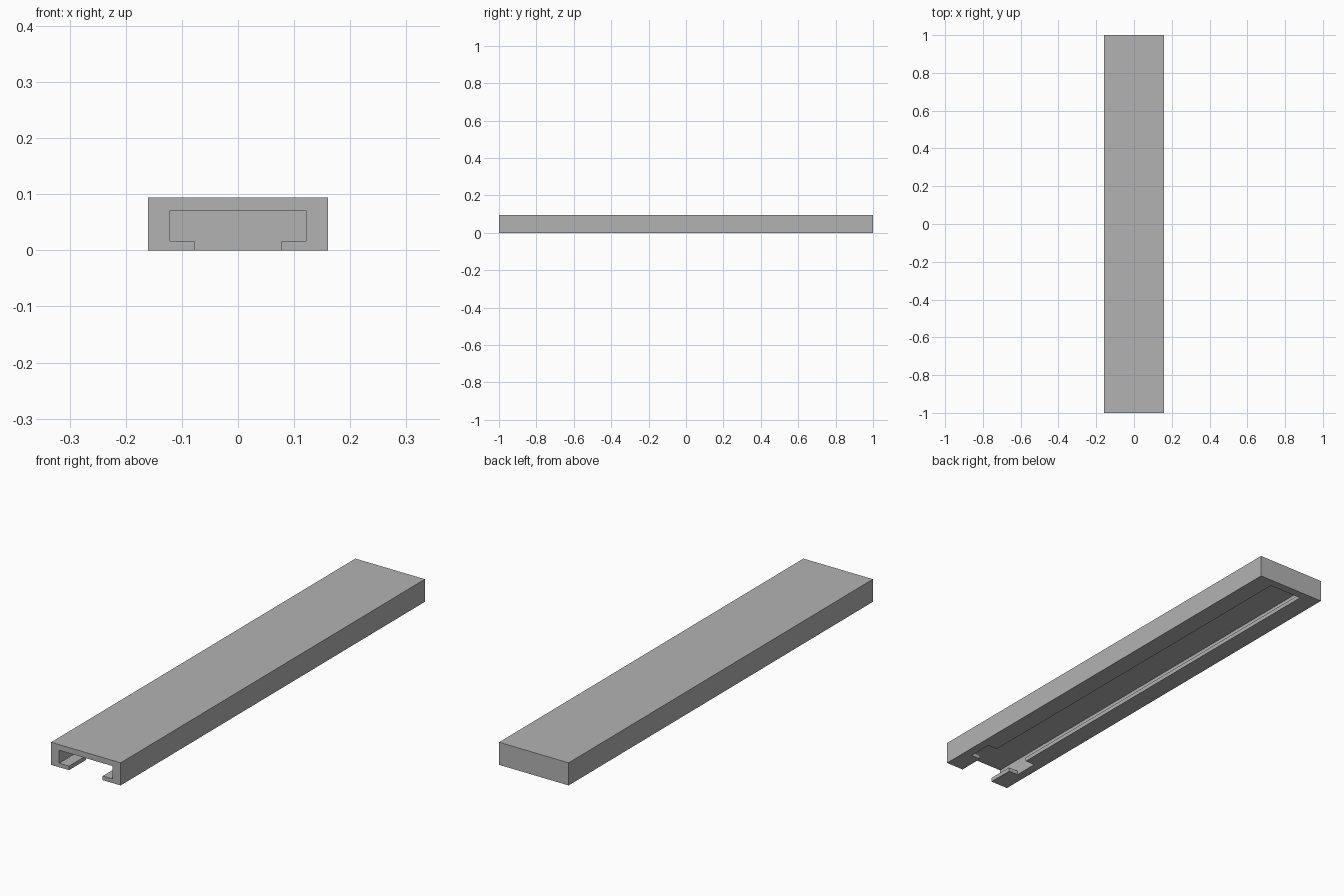
import bpy
import bmesh

cube = bpy.data.objects.get("Cube")
if cube:
    bpy.data.objects.remove(cube, do_unlink=True)

# Main dimensions
HALF_W, HEIGHT = 0.16, 0.094
CAVITY_W, CAVITY_LOW, CAVITY_TOP = 0.1225, 0.017, 0.0705
SLOT_W, SLOT_END = 0.0775, 0.964
NOTCH_FRONT, NOTCH_BACK = -0.888, -0.782

grey = bpy.data.materials.new("plain grey")
grey.use_nodes = True
colour = (0.45, 0.45, 0.45, 1)
grey.diffuse_color = colour
grey.node_tree.nodes["Principled BSDF"].inputs["Base Color"].default_value = colour


def box(name, half_w, y0, y1, z0, z1, round_edges=0):
    """Box centred on x, optionally with rounded lengthwise edges."""
    bm = bmesh.new()
    bmesh.ops.create_cube(bm, size=1)
    for v in bm.verts:
        v.co.x *= 2 * half_w
        v.co.y = y1 if v.co.y > 0 else y0
        v.co.z = z1 if v.co.z > 0 else z0
    if round_edges:
        long_edges = [e for e in bm.edges
                      if abs(e.verts[0].co.y - e.verts[1].co.y) > 0.001]
        bmesh.ops.bevel(bm, geom=long_edges, offset=round_edges,
                        segments=3, profile=0.5, affect='EDGES')
    bmesh.ops.recalc_face_normals(bm, faces=bm.faces)
    mesh = bpy.data.meshes.new(name)
    bm.to_mesh(mesh)
    bm.free()
    mesh.materials.append(grey)
    obj = bpy.data.objects.new(name, mesh)
    bpy.context.collection.objects.link(obj)
    return obj


rail = box("channel_rail", HALF_W, -1, 1, 0, HEIGHT)

# Wide inner channel, narrow bottom slot, and the entry notch through the lips
cutters = [
    box("inner_channel_cutter", CAVITY_W, -1.1, SLOT_END, CAVITY_LOW, CAVITY_TOP, 0.002),
    box("bottom_slot_cutter", SLOT_W, -1.1, SLOT_END, -0.05, 0.04),
    box("entry_notch_cutter", CAVITY_W, NOTCH_FRONT, NOTCH_BACK, -0.05, 0.04),
]

bpy.context.view_layer.objects.active = rail
for cutter in cutters:
    cutter.hide_render = True
    cut = rail.modifiers.new(cutter.name, 'BOOLEAN')
    cut.operation = 'DIFFERENCE'
    cut.solver = 'EXACT'
    cut.object = cutter
    bpy.ops.object.modifier_apply(modifier=cut.name)
    bpy.data.objects.remove(cutter, do_unlink=True)
